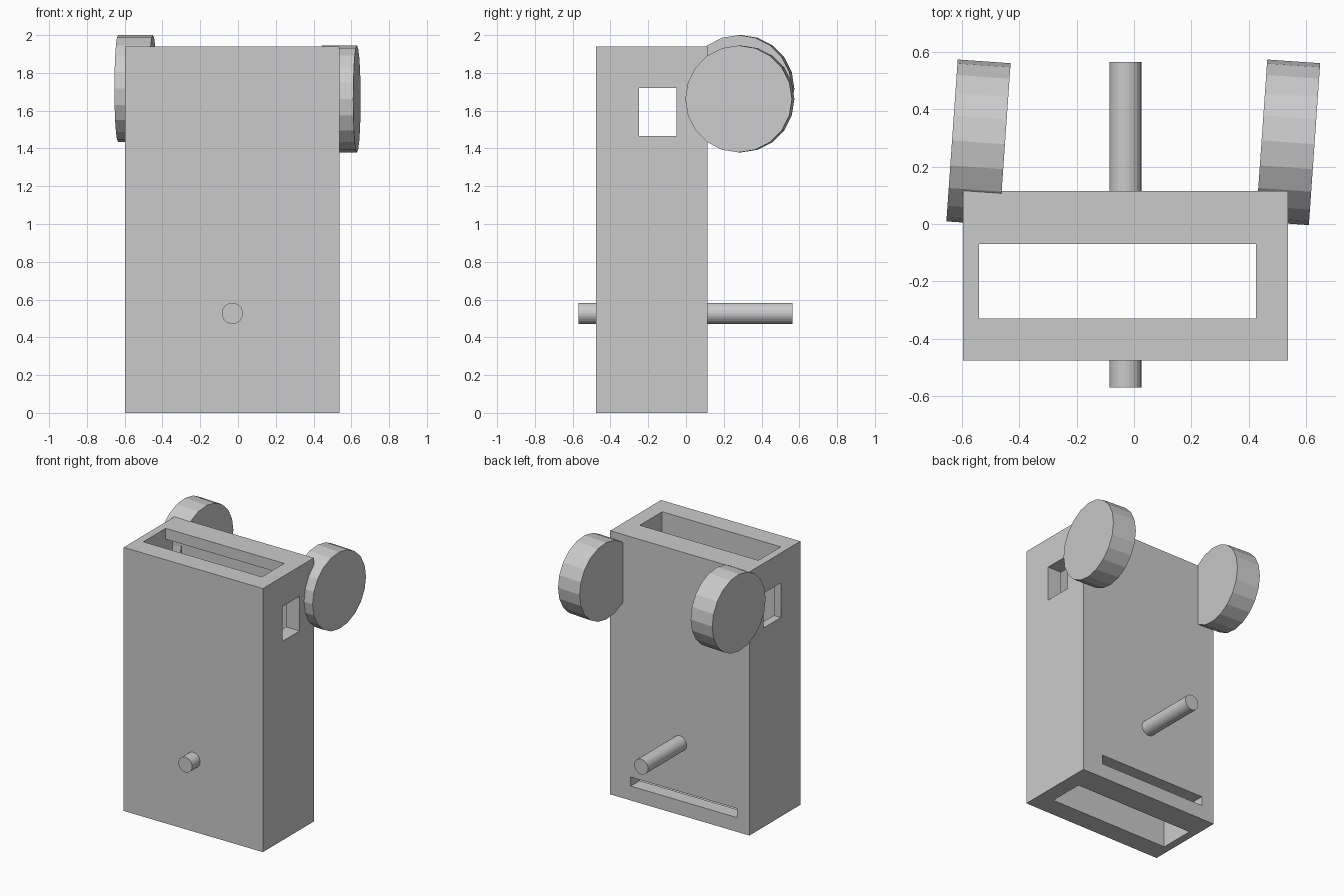
import bpy
import math

default = bpy.data.objects.get("Cube")
if default:
    bpy.data.objects.remove(default, do_unlink=True)

grey = bpy.data.materials.new("light_grey")
grey.use_nodes = True
grey.diffuse_color = (0.6, 0.6, 0.6, 1)
grey.node_tree.nodes["Principled BSDF"].inputs["Base Color"].default_value = (0.6, 0.6, 0.6, 1)


def box(name, low, high):
    bpy.ops.mesh.primitive_cube_add(size=1)
    ob = bpy.context.object
    ob.name = name
    ob.location = [(a + b) / 2 for a, b in zip(low, high)]
    ob.scale = [b - a for a, b in zip(low, high)]
    bpy.ops.object.transform_apply(location=True, rotation=True, scale=True)
    ob.data.materials.append(grey)
    return ob


def cylinder(name, radius, depth, location, rotation, sides):
    bpy.ops.mesh.primitive_cylinder_add(vertices=sides, radius=radius, depth=depth,
                                        location=location, rotation=rotation)
    ob = bpy.context.object
    ob.name = name
    ob.data.materials.append(grey)
    return ob


# Hollow case
case = box("case", (-0.597, -0.477, 0), (0.537, 0.115, 1.94))
cutters = [
    box("shaft_cutter", (-0.54, -0.33, -0.1), (0.425, -0.07, 2.1)),
    box("chamber_cutter", (-0.54, -0.33, 0.08), (0.425, 0.01, 1.86)),
    box("side_window_cutter", (-0.8, -0.25, 1.465), (0.8, -0.05, 1.72)),
    box("back_slot_cutter", (-0.495, -0.2, 0.105), (0.37, 0.3, 0.172)),
]
for cutter in cutters:
    bpy.context.view_layer.objects.active = case
    cut = case.modifiers.new(cutter.name, "BOOLEAN")
    cut.operation = "DIFFERENCE"
    cut.solver = "EXACT"
    cut.object = cutter
    bpy.ops.object.modifier_apply(modifier=cut.name)
for cutter in cutters:
    bpy.data.objects.remove(cutter, do_unlink=True)

# Tilted wheels at the upper back corners
for name, x, z in (("right_wheel", -0.5425, 1.717), ("left_wheel", 0.5375, 1.662)):
    cylinder(name, 0.283, 0.185, (x, 0.285, z),
             (0, math.radians(90), math.radians(-4)), 20)

# Front and back pins
for name, start, end in (("front_pin", -0.57, -0.33), ("back_pin", -0.07, 0.565)):
    cylinder(name, 0.056, end - start, (-0.03, (start + end) / 2, 0.527),
             (math.radians(90), 0, 0), 24)
